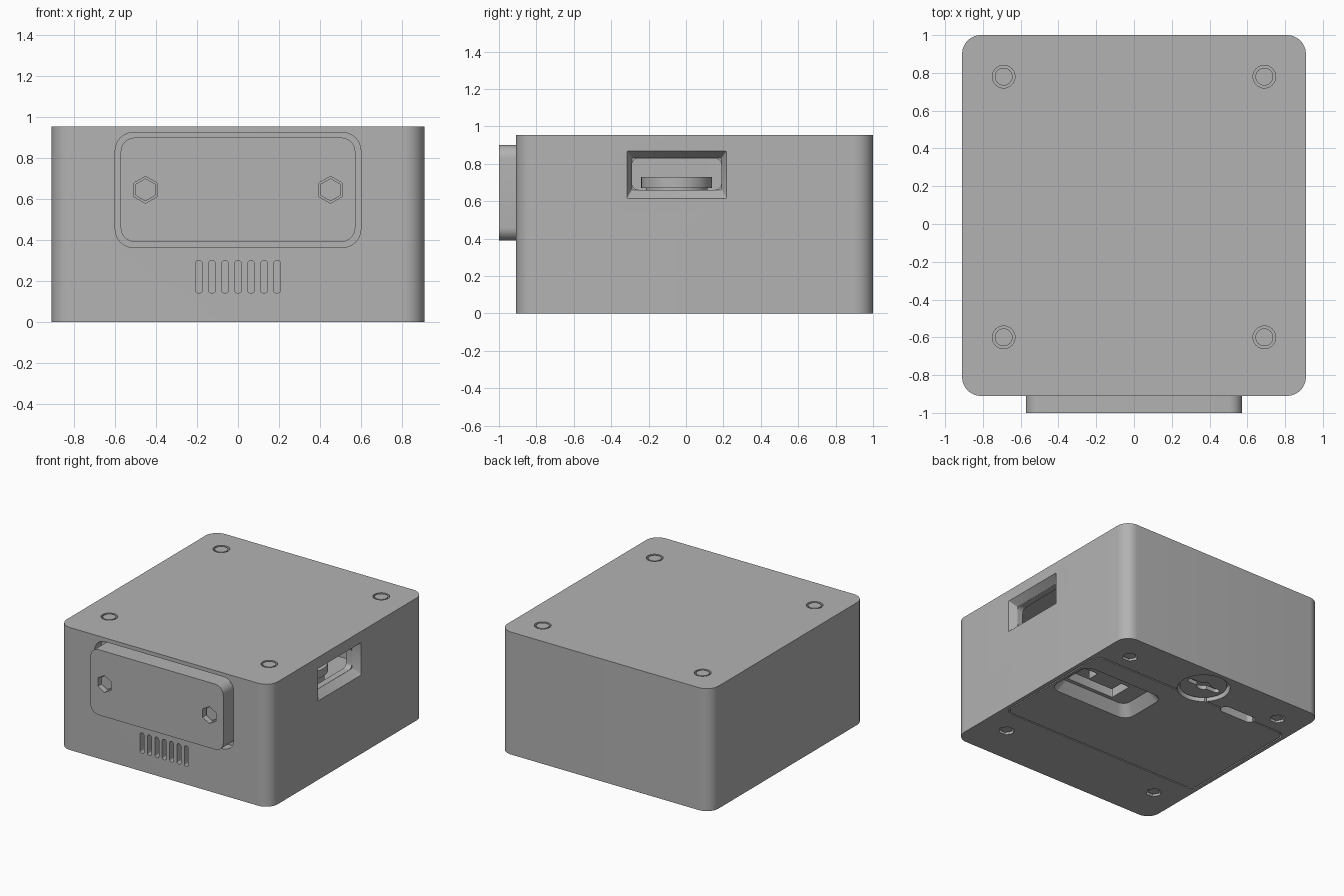
import bpy, bmesh
from math import pi, sin, cos, radians

cube = bpy.data.objects.get("Cube")
if cube:
    bpy.data.objects.remove(cube, do_unlink=True)

grey = bpy.data.materials.new("plain_grey")
grey.use_nodes = True
GREY = (0.45, 0.45, 0.45, 1)
grey.diffuse_color = GREY
grey.node_tree.nodes["Principled BSDF"].inputs["Base Color"].default_value = GREY


def rounded(u0, u1, v0, v1, r, steps=8):
    """Rounded rectangle outline."""
    pts = []
    corners = [(u1 - r, v1 - r), (u0 + r, v1 - r), (u0 + r, v0 + r), (u1 - r, v0 + r)]
    for q, (cu, cv) in enumerate(corners):
        for i in range(steps + 1):
            a = (q + i / steps) * pi / 2
            pts.append((cu + r * cos(a), cv + r * sin(a)))
    return pts


def ngon(u, v, r, n=32, turn=0.0):
    return [(u + r * cos(turn + 2 * pi * i / n), v + r * sin(turn + 2 * pi * i / n))
            for i in range(n)]


def prism(name, axis, d0, d1, outline, end_outline=None):
    """Extrude an outline along an axis, optionally lofting to a second one."""
    place = {"x": lambda u, v, d: (d, u, v),
             "y": lambda u, v, d: (u, d, v),
             "z": lambda u, v, d: (u, v, d)}[axis]
    bm = bmesh.new()
    a = [bm.verts.new(place(u, v, d0)) for u, v in outline]
    b = [bm.verts.new(place(u, v, d1)) for u, v in end_outline or outline]
    bm.faces.new(a)
    bm.faces.new(b)
    for i in range(len(a)):
        j = (i + 1) % len(a)
        bm.faces.new((a[i], a[j], b[j], b[i]))
    bmesh.ops.recalc_face_normals(bm, faces=bm.faces)
    mesh = bpy.data.meshes.new(name)
    bm.to_mesh(mesh)
    bm.free()
    mesh.materials.append(grey)
    obj = bpy.data.objects.new(name, mesh)
    bpy.context.collection.objects.link(obj)
    return obj


def cut(targets, *shape):
    """Subtract a prism from each target, then discard it."""
    cutter = prism("cutter", *shape)
    cutter.hide_render = True
    for obj in targets:
        mod = obj.modifiers.new("cut", "BOOLEAN")
        mod.operation = "DIFFERENCE"
        mod.solver = "EXACT"
        mod.object = cutter
        bpy.context.view_layer.objects.active = obj
        bpy.ops.object.modifier_apply(modifier=mod.name)
    bpy.data.objects.remove(cutter, do_unlink=True)


# Hollow housing and its underside lid
body = prism("housing", "z", 0, 0.955, rounded(-0.91, 0.91, -0.91, 1, 0.1, 12))
cut([body], "z", 0.32, 0.9, rounded(-0.8, 0.8, -0.76, 0.9, 0.05))
cut([body], "z", -0.1, 0.2, rounded(-0.88, 0.88, -0.395, 0.645, 0.07))
lid = prism("bottom_lid", "z", 0, 0.199, rounded(-0.87, 0.87, -0.385, 0.635, 0.06))
parts = [body, lid]

# Front recess, mounting plate with bolt sockets, and vents
cut([body], "y", -1, -0.83, rounded(-0.6, 0.6, 0.363, 0.925, 0.09))
plate = prism("front_plate", "y", -1, -0.829, rounded(-0.573, 0.573, 0.39, 0.9, 0.07))
parts.append(plate)
for x in (-0.452, 0.452):
    cut([plate], "y", -1.1, -0.94, ngon(x, 0.645, 0.066, 6, pi / 2))
    parts.append(prism("front_bolt", "y", -0.965, -0.9, ngon(x, 0.645, 0.056, 6, pi / 2)))
for i in range(-3, 4):
    x = i * 0.0635
    cut([body], "y", -1, -0.83, rounded(x - 0.017, x + 0.017, 0.14, 0.3, 0.0165, 5))

# Flared side window with a wheel behind it
cut([body], "x", 0.93, 0.85, rounded(-0.325, 0.225, 0.6, 0.88, 0.006, 3),
    rounded(-0.29, 0.19, 0.66, 0.83, 0.006, 3))
cut([body], "x", 0.93, 0.7, rounded(-0.289, 0.189, 0.661, 0.829, 0.035))
parts.append(prism("wheel", "z", 0.67, 0.73, ngon(0.58, -0.05, 0.19, 48)))
parts.append(prism("wheel_base", "z", 0.31, 0.672, ngon(0.58, -0.05, 0.165, 48)))

# Corner screws, round on top and six-sided underneath
for x in (-0.69, 0.69):
    for y in (-0.6, 0.78):
        cut([body], "z", 1, 0.9, ngon(x, y, 0.06))
        parts.append(prism("top_screw", "z", 0.88, 0.953, ngon(x, y, 0.047)))
        cut([body], "z", -0.1, 0.05, ngon(x, y, 0.058, 6))
        parts.append(prism("bottom_nut", "z", 0.012, 0.06, ngon(x, y, 0.047, 6)))

# Sloped connector pocket in the lid with a deeper socket
cut([lid], "z", -0.001, 0.08, rounded(0.13, 0.85, 0.07, 0.48, 0.08),
    rounded(0.19, 0.79, 0.12, 0.43, 0.06))
cut([lid], "z", -0.1, 0.15, rounded(0.33, 0.75, 0.15, 0.34, 0.008, 3))
parts.append(prism("socket_tongue", "z", 0.085, 0.16, rounded(0.4, 0.62, 0.23, 0.345, 0.006, 3)))

# Round turn lock with a coin slot, and a finger slot beside it
cut([body, lid], "z", -0.1, 0.06, ngon(0, 0.777, 0.19, 48))
lock = prism("turn_lock", "z", 0.02, 0.07, ngon(0, 0.777, 0.17, 48))
cut([lock], "z", -0.1, 0.05, rounded(-0.14, 0.14, 0.755, 0.799, 0.02, 5))
cut([lock], "z", -0.1, 0.05, ngon(0, 0.777, 0.05))
parts.append(lock)
cut([body, lid], "z", -0.1, 0.07, rounded(-0.58, -0.28, 0.605, 0.685, 0.039))

# Smooth the rounded walls and keep crisp edges
bpy.ops.object.select_all(action="DESELECT")
for obj in parts:
    obj.select_set(True)
bpy.context.view_layer.objects.active = body
bpy.ops.object.shade_smooth_by_angle(angle=radians(30))
